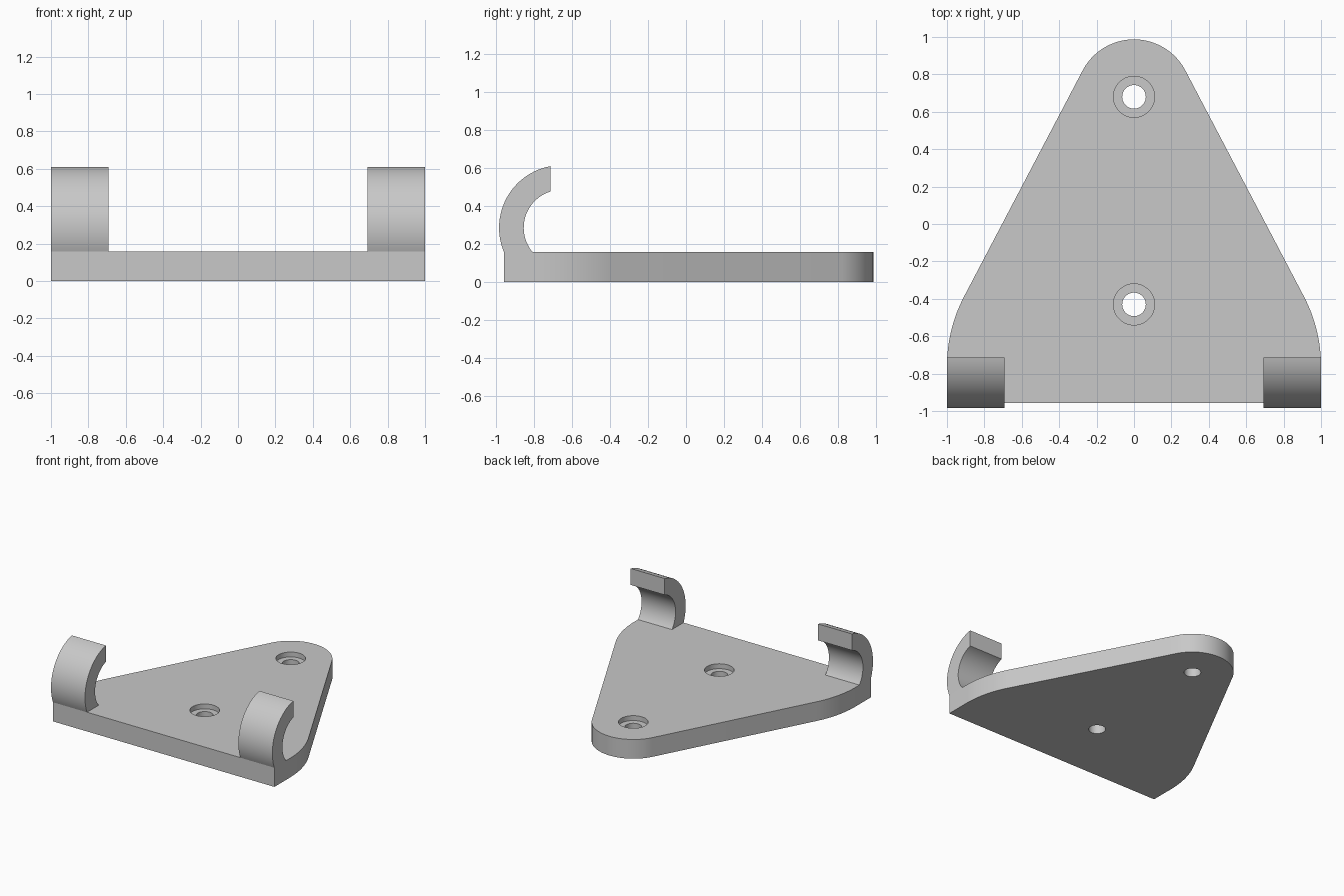
import bpy, bmesh, math
from mathutils import Matrix, Vector

cube = bpy.data.objects.get("Cube")
if cube:
    bpy.data.objects.remove(cube, do_unlink=True)

THICK = 0.157
FRONT = -0.958

grey = bpy.data.materials.new("light_grey")
grey.use_nodes = True
grey.diffuse_color = (0.58, 0.58, 0.58, 1)
grey.node_tree.nodes["Principled BSDF"].inputs["Base Color"].default_value = grey.diffuse_color


def arc(cx, cy, r, a0, a1, n):
    return [(cx + r * math.cos(a0 + (a1 - a0) * i / n),
             cy + r * math.sin(a0 + (a1 - a0) * i / n)) for i in range(n + 1)]


def prism(name, points, vector):
    """Extrude a closed 3D outline along a vector."""
    bm = bmesh.new()
    face = bm.faces.new([bm.verts.new(p) for p in points])
    ext = bmesh.ops.extrude_face_region(bm, geom=[face])
    moved = [v for v in ext["geom"] if isinstance(v, bmesh.types.BMVert)]
    bmesh.ops.translate(bm, verts=moved, vec=Vector(vector))
    bmesh.ops.recalc_face_normals(bm, faces=bm.faces)
    mesh = bpy.data.meshes.new(name)
    bm.to_mesh(mesh)
    bm.free()
    obj = bpy.data.objects.new(name, mesh)
    bpy.context.collection.objects.link(obj)
    mesh.materials.append(grey)
    return obj


def activate(obj):
    bpy.ops.object.select_all(action="DESELECT")
    obj.select_set(True)
    bpy.context.view_layer.objects.active = obj


def smooth(obj):
    activate(obj)
    bpy.ops.object.shade_smooth_by_angle(angle=math.radians(30))


def drill(obj, y, radius, bottom):
    """Cut a round vertical hole from above down to the given height."""
    circle = arc(0, y, radius, 0, 2 * math.pi, 48)[:-1]
    cutter = prism("hole_cutter", [(px, py, bottom) for px, py in circle], (0, 0, 0.5))
    cutter.hide_render = True
    mod = obj.modifiers.new("hole", "BOOLEAN")
    mod.operation = "DIFFERENCE"
    mod.solver = "EXACT"
    mod.object = cutter
    activate(obj)
    bpy.ops.object.modifier_apply(modifier=mod.name)
    bpy.data.objects.remove(cutter, do_unlink=True)


# Base plate: rounded nose, straight flanks, wide curved shoulders
slope = math.atan2(0.465, 0.885)
half = [(1, FRONT)]
half += arc(0.2, -0.759, 0.8, 0, slope, 16)
half += arc(0, 0.677, 0.31, slope, math.pi / 2, 20)
outline = half + [(-x, y) for x, y in reversed(half[:-1])]
plate = prism("base_plate", [(x, y, 0) for x, y in outline], (0, 0, THICK))

# Counterbored screw holes
for y in (0.68, -0.43):
    drill(plate, y, 0.11, THICK - 0.04)
    drill(plate, y, 0.063, -0.1)
smooth(plate)

# Hooks: C-shaped profile in the side plane, curling back over the plate
CY, CZ, OUTER, INNER, TIP = -0.655, 0.285, 0.33, 0.2, -0.715


def sweep(r):
    start = math.acos((TIP - CY) / r)
    end = math.pi + math.asin((CZ - THICK) / r)
    return arc(CY, CZ, r, start, end, 32)


profile = sweep(OUTER) + sweep(INNER)[::-1]
for name, x in (("left_hook", 0.693), ("right_hook", -1.0)):
    hook = prism(name, [(x, y, z) for y, z in profile], (0.307, 0, 0))
    smooth(hook)
